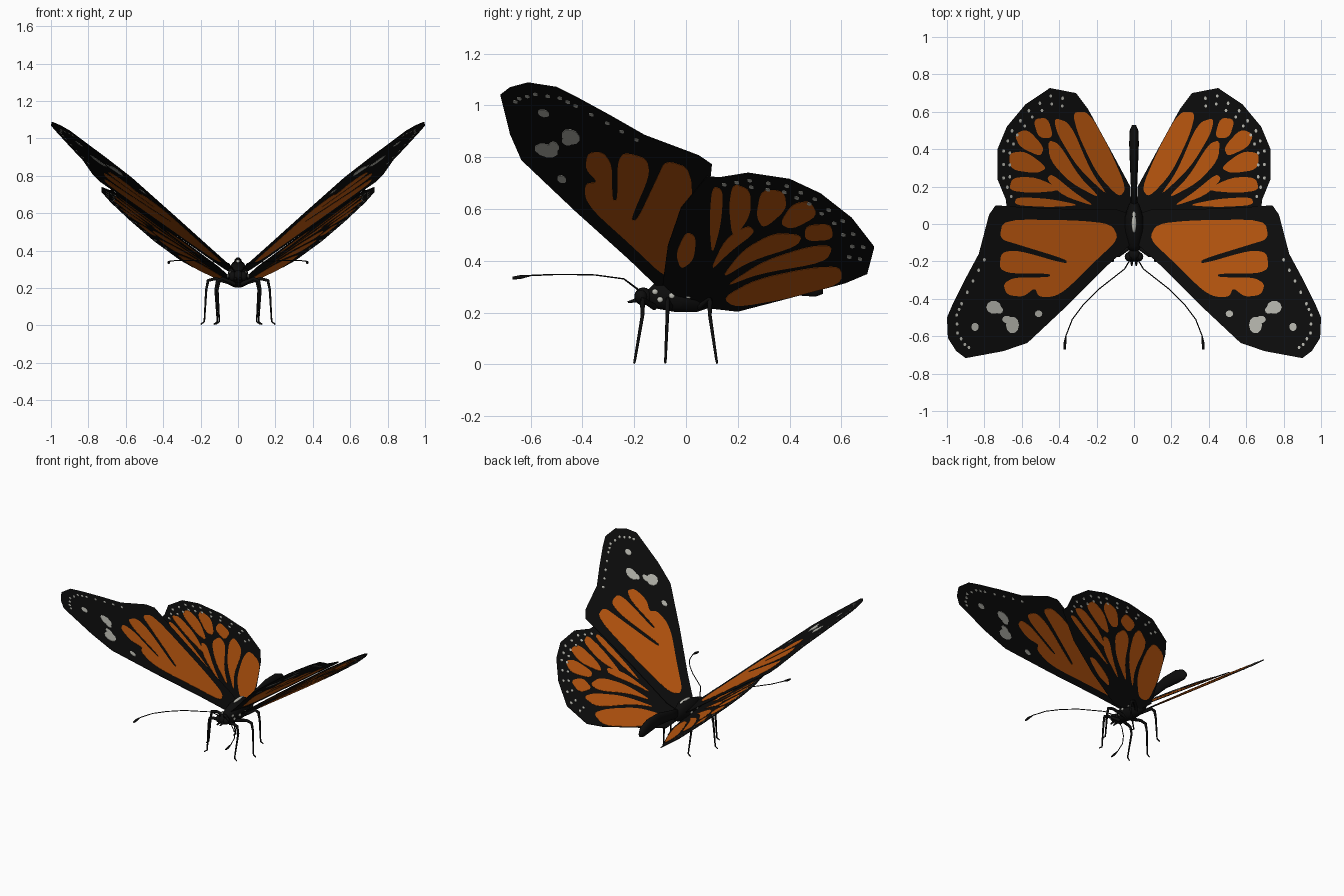
import bpy, bmesh, math
from mathutils import Vector

cube = bpy.data.objects.get("Cube")
if cube:
    bpy.data.objects.remove(cube)


def material(name, color):
    mat = bpy.data.materials.new(name)
    mat.use_nodes = True
    mat.diffuse_color = (*color, 1)
    bsdf = next(n for n in mat.node_tree.nodes if n.type == 'BSDF_PRINCIPLED')
    bsdf.inputs["Base Color"].default_value = (*color, 1)
    bsdf.inputs["Roughness"].default_value = 0.8
    return mat


BLACK = material("soft black", (0.004, 0.004, 0.004))
ORANGE = material("wing orange", (0.52, 0.1, 0.005))
WHITE = material("spot white", (0.5, 0.5, 0.45))


def add_object(name, data, mat):
    obj = bpy.data.objects.new(name, data)
    data.materials.append(mat)
    bpy.context.collection.objects.link(obj)
    return obj


def finish_mesh(name, bm, mat, smooth=False):
    bmesh.ops.recalc_face_normals(bm, faces=bm.faces)
    mesh = bpy.data.meshes.new(name)
    bm.to_mesh(mesh)
    bm.free()
    obj = add_object(name, mesh, mat)
    if smooth:
        for poly in mesh.polygons:
            poly.use_smooth = True
    return obj


# Wing planes: height from the plan position
def fore_plane(x, y):
    return 0.265 + 0.71 * x - 0.19 * y


def hind_plane(x, y):
    return 0.22 + 0.76 * x - 0.15 * y


def rounded(points, passes=2):
    """Corner cutting, for soft cell shapes."""
    for _ in range(passes):
        cut = []
        for a, b in zip(points, points[1:] + points[:1]):
            a, b = Vector(a), Vector(b)
            cut += [a.lerp(b, 0.2), a.lerp(b, 0.8)]
        points = cut
    return points


def plates(name, outlines, plane, thickness, mat, side):
    """Thin slabs lying in a wing plane, visible from both faces."""
    bm = bmesh.new()
    for outline in outlines:
        layers = []
        for offset in (-thickness / 2, thickness / 2):
            layers.append([bm.verts.new((side * x, y, plane(x, y) + offset)) for x, y in outline])
        low, high = layers
        bm.faces.new(low)
        bm.faces.new(high)
        n = len(low)
        for i in range(n):
            j = (i + 1) % n
            bm.faces.new((low[i], low[j], high[j], high[i]))
    return finish_mesh(name, bm, mat)


def disc(x, y, rx, ry, sides=10):
    angles = [math.tau * i / sides for i in range(sides)]
    return [(x + rx * math.cos(a), y + ry * math.sin(a)) for a in angles]


def margin_dots(edge, center, inset):
    """Small spots following the outer edge of a wing."""
    dots = []
    for a, b in zip(edge, edge[1:]):
        for t in (0, 0.5):
            p = Vector(a).lerp(Vector(b), t).lerp(Vector(center), inset)
            dots.append(disc(p.x, p.y, 0.008, 0.01, 6))
    return dots


# Forewing shapes
fore_edge = [(.74, .1), (.775, .05), (.83, -.16), (.9, -.29), (.97, -.43), (1, -.5),
             (.995, -.61), (.95, -.68), (.9, -.717)]
fore_outline = fore_edge + [(.7, -.68), (.57, -.636), (.35, -.43), (.14, -.22), (.02, -.11),
                            (.01, .05), (.1, .08), (.35, .08), (.6, .09)]
fore_cells = [rounded([
    (.08, -.08), (.12, 0), (.3, .02), (.7, .025), (.72, -.08), (.62, -.11), (.36, -.19),
    (.36, -.215), (.62, -.14), (.71, -.15), (.72, -.24), (.66, -.265), (.45, -.265),
    (.45, -.285), (.64, -.285), (.7, -.32), (.68, -.38), (.59, -.39), (.53, -.34),
    (.51, -.39), (.43, -.39), (.36, -.35), (.22, -.21)])]
fore_spots = [disc(.75, -.445, .04, .035), disc(.65, -.54, .035, .045), disc(.85, -.55, .02, .022),
              disc(.51, -.48, .02, .018), disc(.72, -.46, .02, .02), disc(.68, -.51, .025, .02)]
fore_spots += margin_dots(fore_edge[2:], (.6, -.4), 0.13)

# Hindwing shapes
hind_edge = [(.685, .13), (.73, .24), (.73, .4), (.68, .52), (.58, .64), (.45, .727), (.31, .7)]
hind_outline = hind_edge + [(.246, .615), (.128, .4), (.02, .2), (.01, 0), (.1, -.09),
                            (.3, -.07), (.5, -.02), (.68, .08)]
hind_cells = [rounded(cell) for cell in (
    [(.04, .19), (.13, .4), (.24, .6), (.33, .6), (.3, .48), (.2, .27), (.08, .14)],
    [(.13, .14), (.23, .28), (.34, .54), (.43, .57), (.41, .48), (.3, .3)],
    [(.17, .13), (.29, .25), (.4, .43), (.46, .45), (.45, .34), (.34, .22)],
    [(.2, .09), (.32, .17), (.44, .27), (.47, .24), (.38, .15)],
    [(.43, .46), (.46, .57), (.54, .56), (.51, .46)],
    [(.48, .41), (.57, .51), (.64, .48), (.61, .41), (.5, .36)],
    [(.46, .3), (.58, .39), (.67, .38), (.66, .29), (.52, .27)],
    [(.38, .18), (.52, .25), (.65, .25), (.67, .18), (.55, .165)],
    [(.28, .1), (.45, .135), (.63, .145), (.64, .1), (.45, .09)],
    [(.19, -.02), (.25, .03), (.37, .04), (.39, 0), (.27, -.04)])]
hind_spots = margin_dots(hind_edge, (.4, .3), 0.1) + margin_dots(hind_edge[1:], (.4, .3), 0.2)

for side, label in ((1, "left"), (-1, "right")):
    for part, plane, outline, cells, spots in (
            ("forewing", fore_plane, fore_outline, fore_cells, fore_spots),
            ("hindwing", hind_plane, hind_outline, hind_cells, hind_spots)):
        plates(f"{label}_{part}", [outline], plane, 0.004, BLACK, side)
        plates(f"{label}_{part}_cells", cells, plane, 0.007, ORANGE, side)
        plates(f"{label}_{part}_spots", spots, plane, 0.009, WHITE, side)


# Body parts
def loft(name, rings, sides=14):
    """Closed body along y from (y, z, half width, half height) rings."""
    bm = bmesh.new()
    loops = [[bm.verts.new((x, y, w)) for x, w in disc(0, z, rx, rz, sides)]
             for y, z, rx, rz in rings]
    for a, b in zip(loops, loops[1:]):
        for i in range(sides):
            j = (i + 1) % sides
            bm.faces.new((a[i], a[j], b[j], b[i]))
    bm.faces.new(loops[0])
    bm.faces.new(loops[-1])
    return finish_mesh(name, bm, BLACK, True)


def ball(name, center, size, mat):
    bm = bmesh.new()
    bmesh.ops.create_uvsphere(bm, u_segments=12, v_segments=8, radius=1)
    for v in bm.verts:
        v.co = Vector(center) + Vector(a * b for a, b in zip(v.co, size))
    return finish_mesh(name, bm, mat, True)


loft("thorax", [(-.15, .265, .015, .02), (-.12, .265, .04, .05), (-.04, .27, .055, .07),
                (.04, .275, .05, .075), (.1, .27, .03, .05), (.13, .27, .012, .03)])
loft("abdomen", [(.06, .27, .02, .035), (.18, .295, .016, .035), (.32, .32, .022, .045),
                 (.43, .315, .026, .05), (.5, .3, .023, .04), (.53, .29, .01, .018)])
ball("head", (0, -.165, .262), (.035, .035, .035), BLACK)
ball("thorax_streak", (0, .01, .338), (.014, .06, .014), WHITE)


def tube(name, path, radii):
    curve = bpy.data.curves.new(name, 'CURVE')
    curve.dimensions = '3D'
    curve.bevel_depth = 1
    curve.bevel_resolution = 1
    curve.use_fill_caps = True
    spline = curve.splines.new('POLY')
    spline.points.add(len(path) - 1)
    for point, co, radius in zip(spline.points, path, radii):
        point.co = (*co, 1)
        point.radius = radius
    return add_object(name, curve, BLACK)


# Legs: name, root y, knee x, foot x, foot y
legs = (("front", -.12, .11, .13, -.2), ("middle", -.06, .16, .2, -.08), ("rear", .05, .1, .12, .12))

for side, label in ((1, "left"), (-1, "right")):
    ball(f"{label}_eye", (side * .03, -.175, .262), (.02, .024, .026), BLACK)
    tube(f"{label}_palp", [(side * .012, -.18, .25), (side * .012, -.225, .24)], (.012, .004))
    for y, z in ((-.12, .28), (-.1, .25), (-.055, .265), (.01, .265)):
        ball(f"{label}_thorax_spot", (side * (.042 if y < -.08 else .054), y, z), (.006, .012, .011), WHITE)
    for name, root, knee, foot, reach in legs:
        mid = root * 0.4 + reach * 0.6
        path = [(.02, root, .22), (knee * .75, mid, .25), (knee, mid, .24), (knee + .01, mid, .19),
                (foot - .02, reach * .9 + mid * .1, .02), (foot, reach, .005)]
        tube(f"{label}_{name}_leg", [(side * x, y, z) for x, y, z in path],
             (.012, .01, .01, .007, .005, .004))
    feeler = [(.015, -.18, .285), (.05, -.24, .33), (.19, -.35, .345), (.27, -.43, .347),
              (.33, -.51, .347), (.365, -.6, .343), (.37, -.64, .337), (.37, -.67, .333)]
    tube(f"{label}_antenna", [(side * x, y, z) for x, y, z in feeler],
         (.004, .003, .003, .003, .003, .003, .008, .006))
